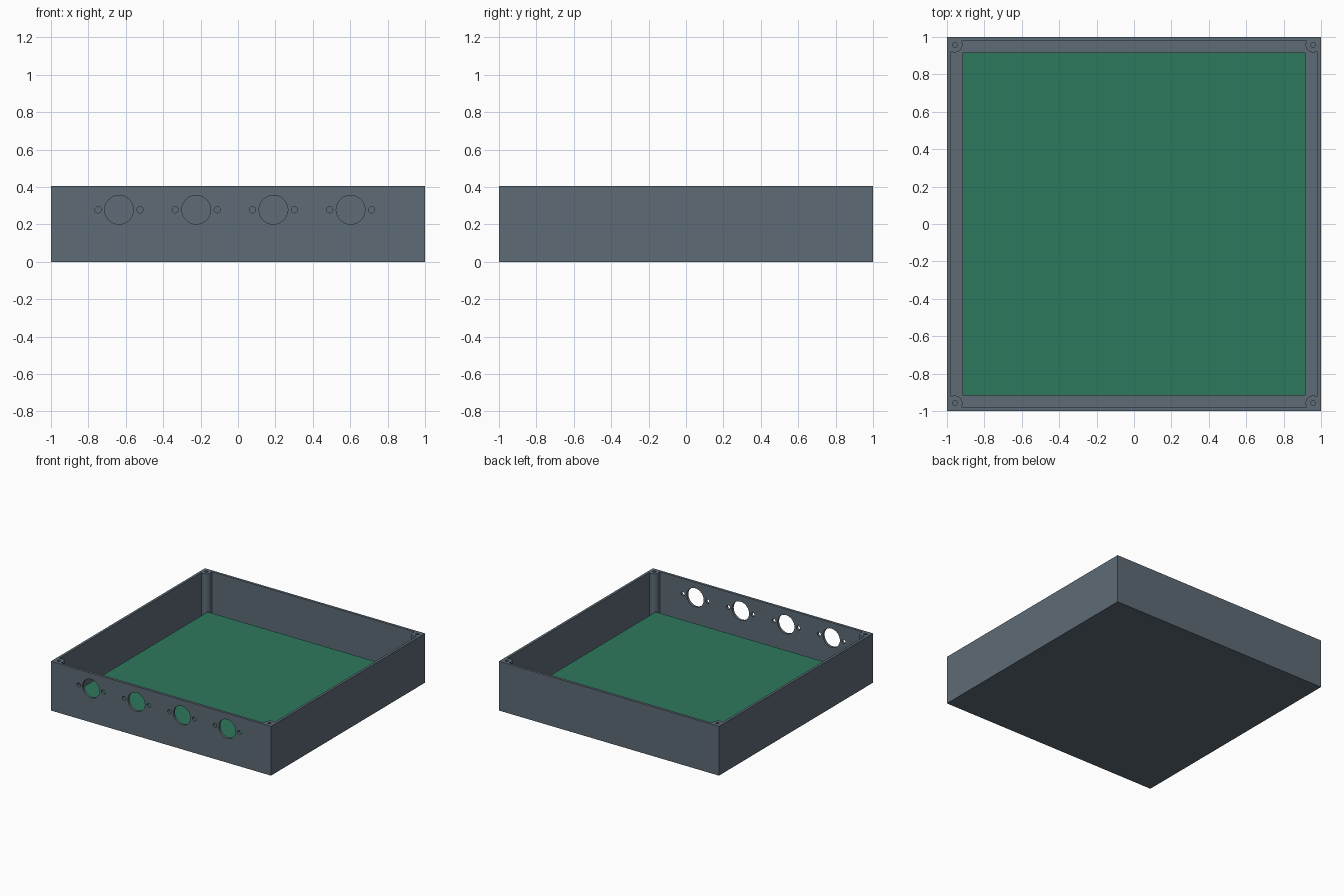
import bpy
import math

if "Cube" in bpy.data.objects:
    bpy.data.objects.remove(bpy.data.objects["Cube"])

H = 0.405       # case height
WALL = 0.021    # wall and floor thickness
POST = 0.958    # corner post offset from centre
BOARD_TOP = 0.1
BOARD_T = 0.016


def material(name, rgb):
    m = bpy.data.materials.new(name)
    m.diffuse_color = (*rgb, 1)
    m.use_nodes = True
    m.node_tree.nodes["Principled BSDF"].inputs["Base Color"].default_value = m.diffuse_color
    return m


grey = material("slate grey", (0.112, 0.147, 0.181))
green = material("board green", (0.027, 0.188, 0.109))


def box(name, x, y, z0, z1, mat):
    bpy.ops.mesh.primitive_cube_add(size=1, location=(0, 0, (z0 + z1) / 2))
    ob = bpy.context.object
    ob.name = name
    ob.scale = (x, y, z1 - z0)
    bpy.ops.object.transform_apply(location=True, scale=True, rotation=True)
    ob.data.materials.append(mat)
    return ob


def cylinder(name, loc, r, depth, mat, along_y=False, sides=48):
    rot = (math.pi / 2, 0, 0) if along_y else (0, 0, 0)
    bpy.ops.mesh.primitive_cylinder_add(vertices=sides, radius=r, depth=depth,
                                        location=loc, rotation=rot)
    ob = bpy.context.object
    ob.name = name
    bpy.ops.object.transform_apply(location=True, scale=True, rotation=True)
    ob.data.materials.append(mat)
    return ob


def combine(target, tool, operation):
    mod = target.modifiers.new("shape", 'BOOLEAN')
    mod.operation = operation
    mod.solver = 'EXACT'
    mod.object = tool
    bpy.context.view_layer.objects.active = target
    bpy.ops.object.modifier_apply(modifier=mod.name)
    bpy.data.objects.remove(tool)


corners = [(sx, sy) for sx in (-1, 1) for sy in (-1, 1)]

# open-topped case
case = box("case", 2, 2, 0, H, grey)
inside = 2 - 2 * WALL
combine(case, box("cavity", inside, inside, WALL, H + 0.1, grey), 'DIFFERENCE')

# round corner posts with blind screw holes
for sx, sy in corners:
    x, y = sx * POST, sy * POST
    z0 = WALL / 2
    combine(case, cylinder("post", (x, y, (z0 + H) / 2), 0.041, H - z0, grey), 'UNION')
for sx, sy in corners:
    combine(case, cylinder("screw_hole", (sx * POST, sy * POST, H), 0.013, 0.2, grey,
                           sides=24), 'DIFFERENCE')

# front sockets: one large hole with a screw hole on each side
for i in range(4):
    cx = -0.636 + i * 0.4127
    for dx, r in ((0, 0.077), (-0.112, 0.0165), (0.112, 0.0165)):
        combine(case, cylinder("socket_hole", (cx + dx, -1, 0.278), r, 0.1, grey,
                               along_y=True), 'DIFFERENCE')

bpy.ops.object.select_all(action='DESELECT')
case.select_set(True)
bpy.context.view_layer.objects.active = case
bpy.ops.object.shade_smooth_by_angle(angle=math.radians(30))

# circuit board on short standoffs
box("circuit_board", 1.836, 1.836, BOARD_TOP - BOARD_T, BOARD_TOP, green)
for sx, sy in corners:
    z1 = BOARD_TOP - BOARD_T
    cylinder("standoff", (sx * 0.86, sy * 0.86, (WALL + z1) / 2), 0.03, z1 - WALL, grey, sides=24)
    bpy.ops.object.shade_smooth_by_angle(angle=math.radians(30))
